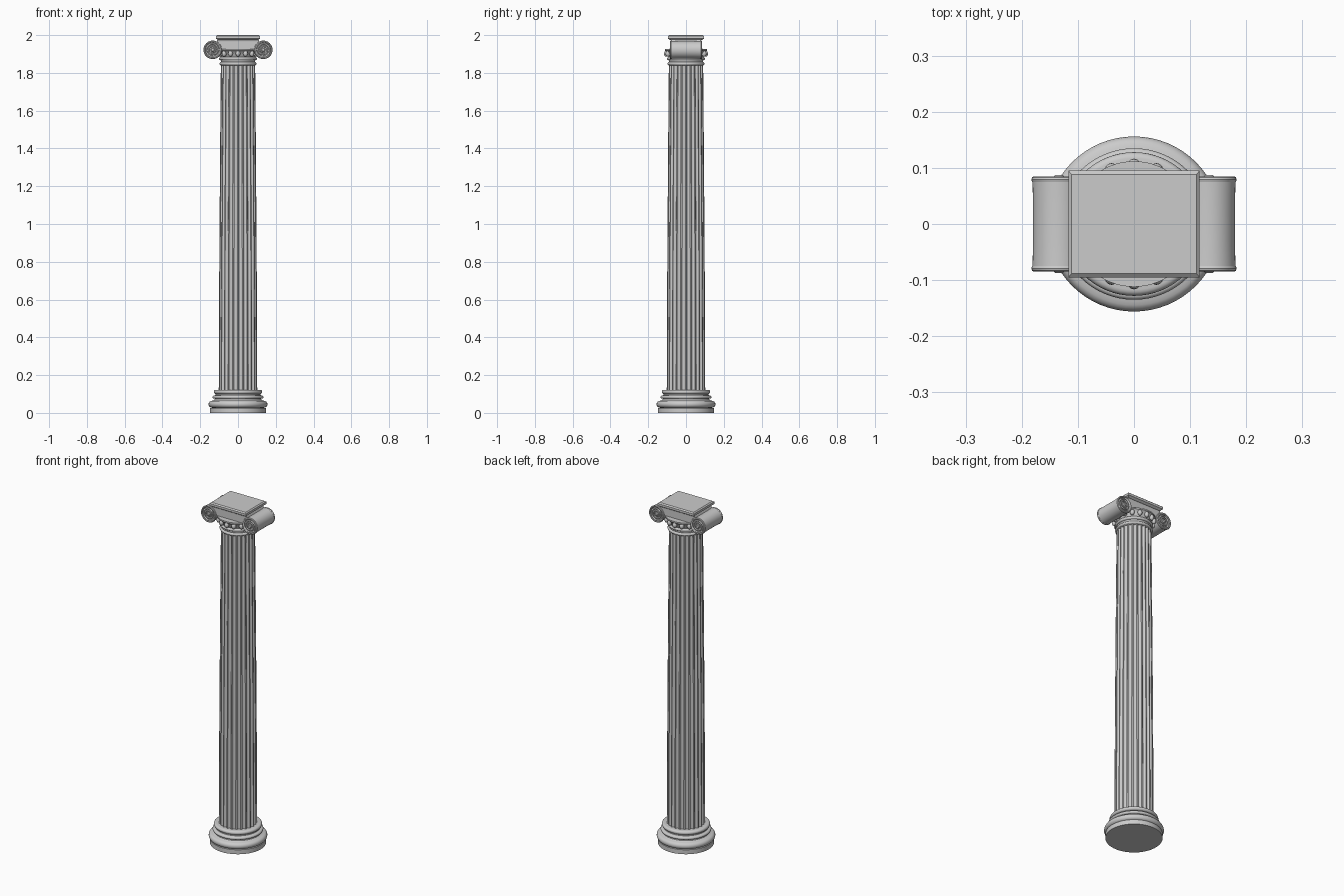
import bpy, bmesh, math
from math import pi, sin, cos

cube = bpy.data.objects.get("Cube")
if cube:
    bpy.data.objects.remove(cube)

stone = bpy.data.materials.new("pale_grey_stone")
stone.use_nodes = True
stone.diffuse_color = (0.6, 0.6, 0.6, 1)
stone.node_tree.nodes["Principled BSDF"].inputs["Base Color"].default_value = (0.6, 0.6, 0.6, 1)


def finish(name, bm, smooth=True):
    bmesh.ops.recalc_face_normals(bm, faces=bm.faces)
    mesh = bpy.data.meshes.new(name)
    bm.to_mesh(mesh)
    bm.free()
    obj = bpy.data.objects.new(name, mesh)
    bpy.context.collection.objects.link(obj)
    mesh.materials.append(stone)
    if smooth:
        bpy.ops.object.select_all(action="DESELECT")
        obj.select_set(True)
        bpy.context.view_layer.objects.active = obj
        bpy.ops.object.shade_smooth_by_angle(angle=math.radians(35))
    return obj


def loft(name, rings, smooth=True):
    """Skin a stack of equal-length rings and cap both ends."""
    bm = bmesh.new()
    loops = [[bm.verts.new(p) for p in ring] for ring in rings]
    n = len(loops[0])
    for a, b in zip(loops, loops[1:]):
        for i in range(n):
            j = (i + 1) % n
            bm.faces.new((a[i], a[j], b[j], b[i]))
    bm.faces.new(loops[0])
    bm.faces.new(loops[-1])
    return finish(name, bm, smooth)


def lathe(name, profile, sides=64):
    return loft(name, [[(r * cos(2 * pi * i / sides), r * sin(2 * pi * i / sides), z)
                        for i in range(sides)] for r, z in profile])


def roll(r, z0, z1, steps=8):
    """Half-round moulding whose widest point is r."""
    h = (z1 - z0) / 2
    return [(r - h + h * sin(pi * i / steps), z0 + h - h * cos(pi * i / steps))
            for i in range(steps + 1)]


def barrel(name, cx, cz, profile, sides=40):
    """Lathe along y around (cx, cz)."""
    return loft(name, [[(cx + r * cos(2 * pi * i / sides), y, cz + r * sin(2 * pi * i / sides))
                        for i in range(sides)] for r, y in profile])


def slab(name, levels):
    return loft(name, [[(sx * x, sy * y, z) for sx, sy in ((-1, -1), (1, -1), (1, 1), (-1, 1))]
                       for x, y, z in levels], False)


# Moulded round base
lathe("base", [(0.149, 0), (0.149, 0.026)] + roll(0.156, 0.027, 0.064)
      + [(0.134, 0.065), (0.126, 0.069), (0.123, 0.075)] + roll(0.135, 0.075, 0.092)
      + [(0.119, 0.094), (0.118, 0.1)] + roll(0.128, 0.1, 0.122))

# Fluted shaft with a gentle taper
FLUTES, STEPS = 24, 7
rings = []
for k in range(9):
    t = k / 8
    radius = 0.102 - 0.011 * t ** 1.4
    ring = []
    for f in range(FLUTES):
        for s in range(STEPS):
            u = s / (STEPS - 1)
            ang = 2 * pi * (f + 0.12 + 0.76 * u) / FLUTES
            r = radius - 0.09 * radius * sin(pi * u) ** 0.7
            ring.append((r * cos(ang), r * sin(ang), 0.12 + 1.722 * t))
    rings.append(ring)
loft("shaft", rings)

# Neck mouldings and the rounded bowl under the volutes
lathe("neck", [(0.085, 1.838)] + roll(0.098, 1.84, 1.857) + [(0.091, 1.859), (0.091, 1.866)]
      + roll(0.1, 1.867, 1.884) + [(0.093, 1.886), (0.097, 1.9), (0.106, 1.914), (0.112, 1.918), (0.112, 1.926)])

# Ring of eggs around the bowl
bm = bmesh.new()
for i in range(16):
    a = 2 * pi * i / 16 + pi / 2
    made = bmesh.ops.create_uvsphere(bm, u_segments=12, v_segments=8, radius=0.0125)
    bmesh.ops.scale(bm, vec=(1, 1, 1.3), verts=made["verts"])
    bmesh.ops.translate(bm, vec=(0.104 * cos(a), 0.104 * sin(a), 1.902), verts=made["verts"])
finish("eggs", bm)

# Cushion between the volutes, and the top slab
slab("cushion", [(0.135, 0.078, 1.922), (0.125, 0.078, 1.94), (0.113, 0.078, 1.966), (0.108, 0.08, 1.978)])
slab("abacus", [(0.106, 0.084, 1.974), (0.117, 0.095, 1.981), (0.117, 0.095, 1.994), (0.111, 0.088, 2.0)])

# Volutes: barrel, rims, spiral and eye on each side
CZ, R = 1.922, 0.047
for side, sx in (("left", 1), ("right", -1)):
    cx = 0.134 * sx
    barrel(side + "_bolster", cx, CZ, [(R, -0.076), (R - 0.001, -0.04), (R - 0.001, 0.04), (R, 0.076)])
    for face, sy in (("front", -1), ("back", 1)):
        tag = side + "_" + face
        barrel(tag + "_eye", cx, CZ, [(0.011, sy * 0.07), (0.011, sy * 0.083), (0.007, sy * 0.087)], 20)
        curve = bpy.data.curves.new(tag + "_scroll", "CURVE")
        curve.dimensions = "3D"
        curve.bevel_depth = 0.0052
        curve.bevel_resolution = 2
        curve.use_fill_caps = True
        count = 80
        spline = curve.splines.new("POLY")
        spline.points.add(count)
        for i, p in enumerate(spline.points):
            t = i / count
            a = pi / 2 + 2.6 * 2 * pi * t
            r = R - 0.004 - 0.032 * t
            p.co = (cx - sx * r * cos(a) * -1, sy * 0.079, CZ + r * sin(a), 1)
            p.radius = 1 - 0.35 * t
        scroll = bpy.data.objects.new(tag + "_scroll", curve)
        bpy.context.collection.objects.link(scroll)
        curve.materials.append(stone)
        # Outer rim closing the scroll
        bm = bmesh.new()
        sides, tube = 40, 8
        grid = [[bm.verts.new((cx + (R - 0.003 + 0.005 * cos(v)) * cos(u), sy * 0.079 + 0.006 * sin(v),
                               CZ + (R - 0.003 + 0.005 * cos(v)) * sin(u)))
                 for v in (2 * pi * j / tube for j in range(tube))]
                for u in (2 * pi * i / sides for i in range(sides))]
        for i in range(sides):
            for j in range(tube):
                a, b = grid[i], grid[(i + 1) % sides]
                k = (j + 1) % tube
                bm.faces.new((a[j], b[j], b[k], a[k]))
        finish(tag + "_rim", bm)
